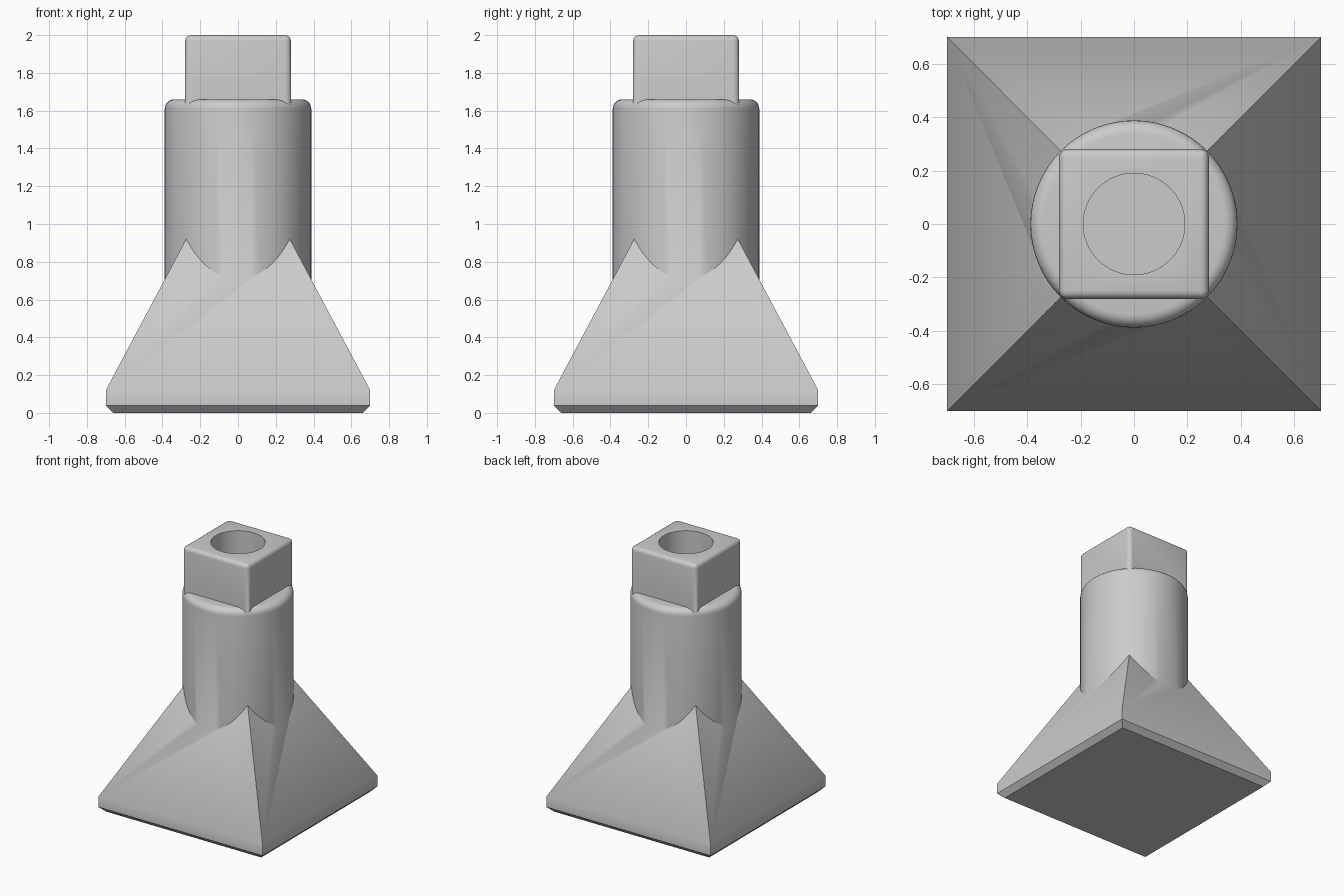
import bpy
import bmesh
import math
from mathutils import Matrix

default = bpy.data.objects.get("Cube")
if default:
    bpy.data.objects.remove(default, do_unlink=True)

# Single plain grey finish
grey = bpy.data.materials.new("plain_grey")
grey.use_nodes = True
colour = (0.6, 0.6, 0.6, 1)
grey.diffuse_color = colour
grey.node_tree.nodes["Principled BSDF"].inputs["Base Color"].default_value = colour


def add_object(name, bm):
    bmesh.ops.recalc_face_normals(bm, faces=bm.faces)
    mesh = bpy.data.meshes.new(name)
    bm.to_mesh(mesh)
    bm.free()
    mesh.materials.append(grey)
    obj = bpy.data.objects.new(name, mesh)
    bpy.context.collection.objects.link(obj)
    return obj


def lathe(name, profile, sides, turn=0.0):
    """Stack regular rings of (radius, height) and cap both ends."""
    bm = bmesh.new()
    rings = []
    for r, z in profile:
        angles = [turn + math.tau * i / sides for i in range(sides)]
        rings.append([bm.verts.new((r * math.cos(a), r * math.sin(a), z)) for a in angles])
    for low, high in zip(rings, rings[1:]):
        for i in range(sides):
            j = (i + 1) % sides
            bm.faces.new((low[i], low[j], high[j], high[i]))
    bm.faces.new(rings[0][::-1])
    bm.faces.new(rings[-1])
    return add_object(name, bm)


def combine(target, other, operation):
    mod = target.modifiers.new(operation.title(), 'BOOLEAN')
    mod.operation = operation
    mod.solver = 'EXACT'
    mod.object = other
    bpy.context.view_layer.objects.active = target
    bpy.ops.object.modifier_apply(modifier=mod.name)
    bpy.data.objects.remove(other, do_unlink=True)


# Pyramid foot: chamfered underside, short rim, sloping sides
square = math.sqrt(2)
foot_profile = [(0.66, 0), (0.70, 0.04), (0.70, 0.12), (0.20, 1.06)]
body = lathe("socket_body", [(r * square, z) for r, z in foot_profile], 4, math.pi / 4)

# Round shaft with a rounded shoulder
radius, top, fillet = 0.388, 1.66, 0.05
shoulder = [(radius - fillet + fillet * math.cos(a), top - fillet + fillet * math.sin(a))
            for a in (math.pi / 2 * i / 6 for i in range(7))]
shaft = lathe("shaft", [(radius, 0.3)] + shoulder, 64)

# Square head with softened edges
bm = bmesh.new()
bmesh.ops.create_cube(bm, size=1, matrix=Matrix.Translation((0, 0, 1.5)) @ Matrix.Diagonal((0.56, 0.56, 1, 1)))
bmesh.ops.bevel(bm, geom=bm.edges[:], offset=0.03, segments=4, profile=0.5, affect='EDGES')
head = add_object("square_head", bm)

# Blind round bore in the head
bore = lathe("bore_cutter", [(0.19, 1.4), (0.19, 2.2)], 64)
bore.hide_render = True

combine(body, shaft, 'UNION')
combine(body, head, 'UNION')
combine(body, bore, 'DIFFERENCE')

bpy.ops.object.select_all(action='DESELECT')
body.select_set(True)
bpy.context.view_layer.objects.active = body
bpy.ops.object.shade_smooth_by_angle(angle=math.radians(30))
